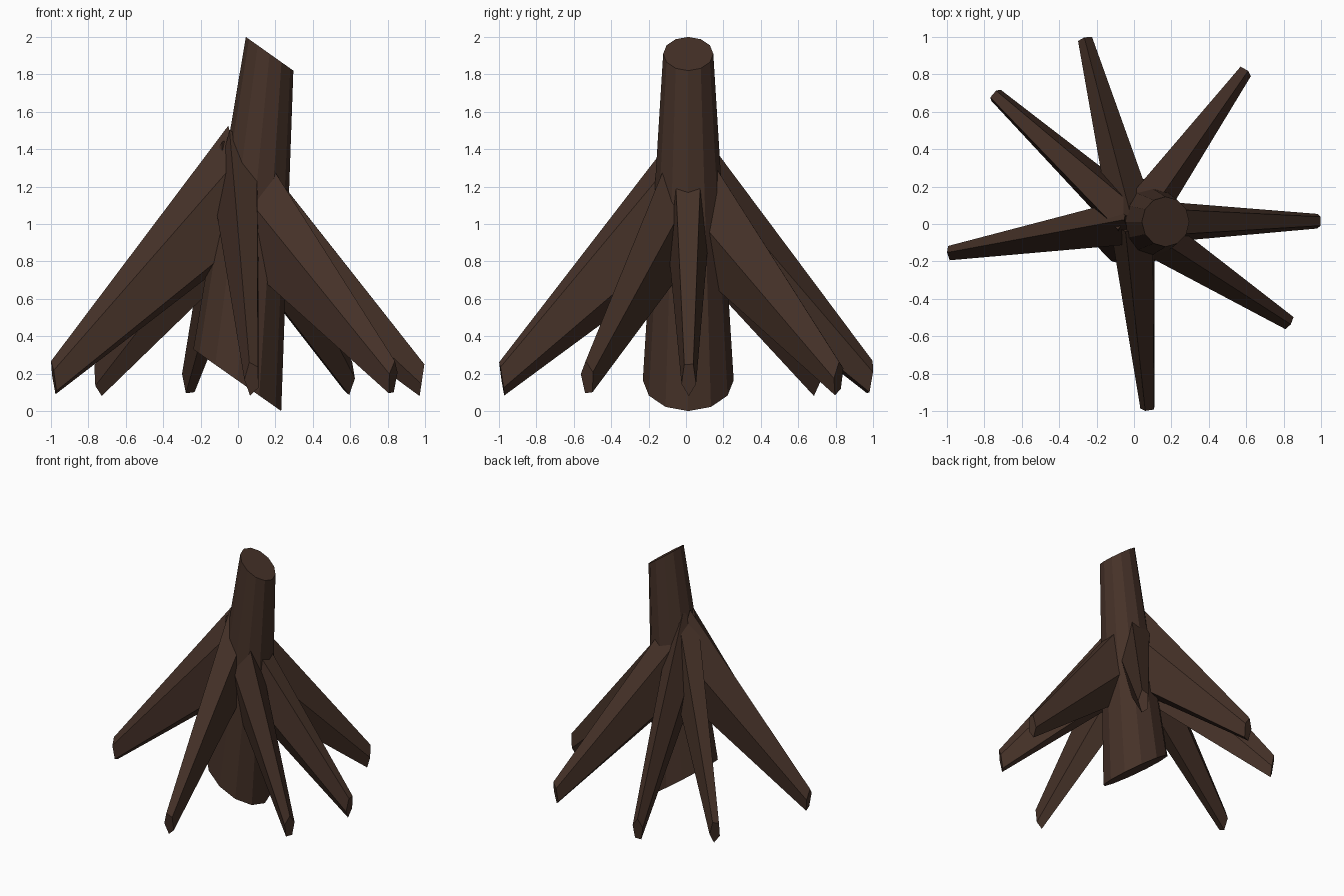
import bpy, bmesh, math
from mathutils import Vector

if "Cube" in bpy.data.objects:
    bpy.data.objects.remove(bpy.data.objects["Cube"])

bark = bpy.data.materials.new("dark_brown_bark")
bark.diffuse_color = (0.060, 0.031, 0.021, 1)
bark.use_nodes = True
bark.node_tree.nodes["Principled BSDF"].inputs["Base Color"].default_value = bark.diffuse_color


def loft(name, ring_a, ring_b):
    """Closed tapered prism between two rings of points."""
    bm = bmesh.new()
    a = [bm.verts.new(p) for p in ring_a]
    b = [bm.verts.new(p) for p in ring_b]
    n = len(a)
    for i in range(n):
        j = (i + 1) % n
        bm.faces.new((a[i], a[j], b[j], b[i]))
    bm.faces.new(a[::-1])
    bm.faces.new(b)
    bmesh.ops.recalc_face_normals(bm, faces=bm.faces[:])
    mesh = bpy.data.meshes.new(name)
    bm.to_mesh(mesh)
    bm.free()
    mesh.materials.append(bark)
    obj = bpy.data.objects.new(name, mesh)
    bpy.context.collection.objects.link(obj)
    return obj


def ring(center, u, v, n, start=0.0):
    """n points on the ellipse spanned by u and v."""
    pts = []
    for i in range(n):
        t = start + 2 * math.pi * i / n
        pts.append(Vector(center) + Vector(u) * math.cos(t) + Vector(v) * math.sin(t))
    return pts


# Leaning twelve-sided trunk with slanted ends
loft("trunk",
     ring((-0.004, 0.012, 0.165), (0.235, 0, -0.165), (0, 0.243, 0), 12),
     ring((0.169, 0.012, 1.91), (0.127, 0, -0.09), (0, 0.134, 0), 12))

# Five-sided roots spreading from the trunk core to these tips (x, y)
hub = Vector((0, 0.01, 1.18))
tips = [(0.985, 0.015), (0.592, 0.815), (-0.26, 0.985), (-0.742, 0.69),
        (-0.985, -0.157), (0.075, -0.985), (0.828, -0.527)]
for k, (x, y) in enumerate(tips):
    tip = Vector((x, y, 0.174))
    out = Vector((x - hub.x, y - hub.y, 0)).normalized()
    side = Vector((-out.y, out.x, 0))
    up = Vector((0, 0, 1))
    roll = math.pi - math.atan2(out.y, out.x)  # each section keeps one world heading
    loft(f"root_{k + 1}",
         ring(hub, up * 0.35 + out * 0.05, side * 0.13, 5, roll),
         ring(tip, up * 0.094 + out * 0.014, side * 0.041, 5, roll))
